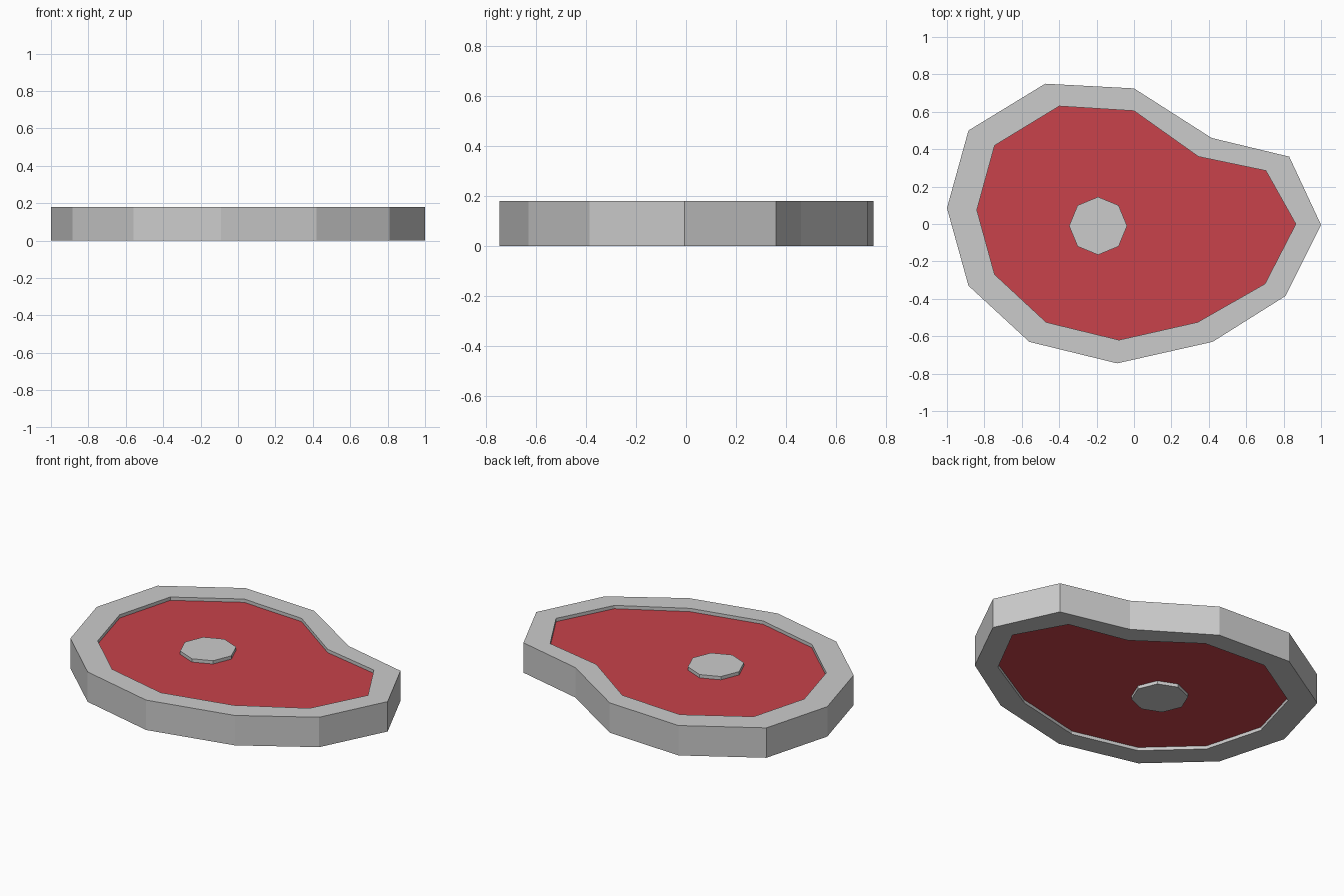
import bpy, bmesh, math

if "Cube" in bpy.data.objects:
    bpy.data.objects.remove(bpy.data.objects["Cube"])

# Counter-clockwise outlines of the slab and of the recessed meat
OUTER = [(-0.885, -0.33), (-0.56, -0.63), (-0.09, -0.745), (0.42, -0.63),
         (0.81, -0.385), (1, -0.005), (0.83, 0.36), (0.415, 0.46),
         (0, 0.725), (-0.475, 0.75), (-0.885, 0.50), (-1, 0.085)]
INNER = [(-0.745, -0.27), (-0.47, -0.525), (-0.08, -0.62), (0.34, -0.525),
         (0.70, -0.32), (0.865, 0), (0.705, 0.285), (0.345, 0.36),
         (0, 0.605), (-0.40, 0.63), (-0.745, 0.42), (-0.84, 0.075)]
BONE = [(-0.192 + 0.155 * math.cos(i * math.pi / 4),
         -0.01 + 0.155 * math.sin(i * math.pi / 4)) for i in range(8)]
H, LOW, HIGH = 0.18, 0.02, 0.16


def ring(bm, pts, z):
    return [bm.verts.new((x, y, z)) for x, y in pts]


def skin(bm, rings):
    for a, b in zip(rings, rings[1:]):
        for i in range(len(a)):
            j = (i + 1) % len(a)
            bm.faces.new((a[i], a[j], b[j], b[i]))


def finish(bm, name, color=None):
    me = bpy.data.meshes.new(name)
    bm.to_mesh(me)
    bm.free()
    ob = bpy.data.objects.new(name, me)
    bpy.context.collection.objects.link(ob)
    if color:
        mat = bpy.data.materials.new(name)
        mat.diffuse_color = color
        mat.use_nodes = True
        mat.node_tree.nodes["Principled BSDF"].inputs["Base Color"].default_value = mat.diffuse_color
        me.materials.append(mat)


# Rim of fat, with the short walls of both recesses
bm = bmesh.new()
skin(bm, [ring(bm, p, z) for p, z in (
    (INNER, LOW), (INNER, 0), (OUTER, 0), (OUTER, H), (INNER, H), (INNER, HIGH))])
finish(bm, "fat_rim")

# Bone ends standing proud of the meat on both sides
bm = bmesh.new()
for z0, z1 in ((0, LOW), (HIGH, H)):
    a, b = ring(bm, BONE, z0), ring(bm, BONE, z1)
    skin(bm, [a, b])
    bm.faces.new(b if z1 == H else a[::-1])
finish(bm, "bone")

# Meat surfaces, top and bottom, with a hole around the bone
bm = bmesh.new()
for z, up in ((LOW, -1), (HIGH, 1)):
    edges = []
    for pts in (INNER, BONE):
        v = ring(bm, pts, z)
        edges += [bm.edges.new((v[i - 1], v[i])) for i in range(len(v))]
    res = bmesh.ops.triangle_fill(bm, edges=edges, use_beauty=True, use_dissolve=False)
    for f in [g for g in res["geom"] if isinstance(g, bmesh.types.BMFace)]:
        f.normal_update()
        if f.normal.z * up < 0:
            f.normal_flip()
finish(bm, "meat", (0.58, 0.055, 0.07, 1))
